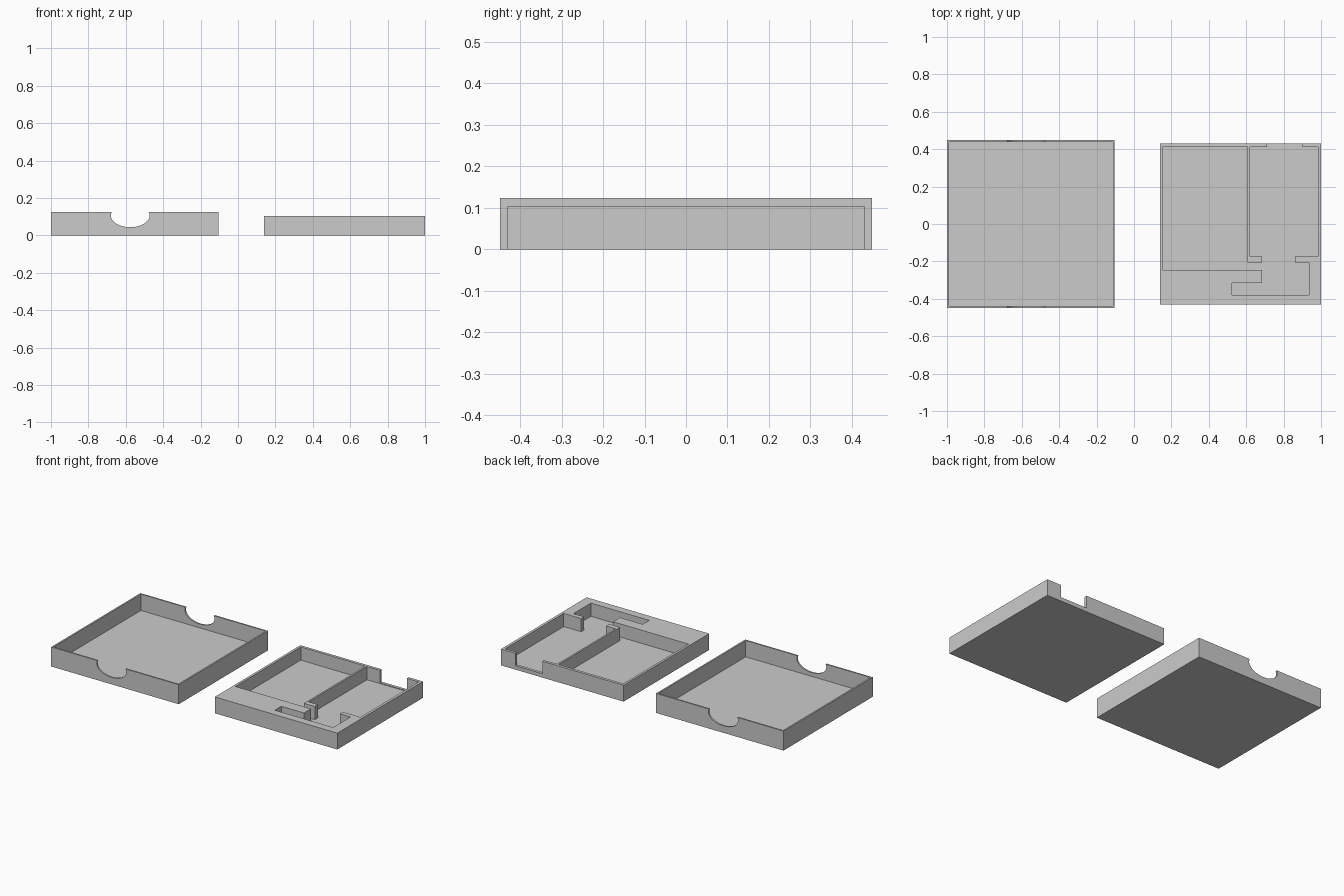
import bpy, bmesh
from math import sin, cos, pi, radians

if "Cube" in bpy.data.objects:
    bpy.data.objects.remove(bpy.data.objects["Cube"])


def prism(name, pts, offset):
    """Closed solid: a loop of 3D points extruded along offset."""
    bm = bmesh.new()
    face = bm.faces.new([bm.verts.new(p) for p in pts])
    ext = bmesh.ops.extrude_face_region(bm, geom=[face])["geom"]
    bmesh.ops.translate(bm, vec=offset,
                        verts=[g for g in ext if isinstance(g, bmesh.types.BMVert)])
    bmesh.ops.recalc_face_normals(bm, faces=bm.faces)
    me = bpy.data.meshes.new(name)
    bm.to_mesh(me)
    bm.free()
    ob = bpy.data.objects.new(name, me)
    bpy.context.collection.objects.link(ob)
    return ob


def box(name, x0, x1, y0, y1, z0, z1):
    return prism(name, [(x0, y0, z0), (x1, y0, z0), (x1, y1, z0), (x0, y1, z0)],
                 (0, 0, z1 - z0))


def cut(ob, cutter):
    """Subtract the cutter and remove it."""
    mod = ob.modifiers.new("cut", 'BOOLEAN')
    mod.operation, mod.solver, mod.object = 'DIFFERENCE', 'EXACT', cutter
    cutter.hide_render = True
    bpy.context.view_layer.objects.active = ob
    bpy.ops.object.modifier_apply(modifier=mod.name)
    bpy.data.objects.remove(cutter)


# Lid: thin-walled open box with a thumb notch in the front and back walls
lid = box("lid", -1.0, -0.103, -0.4485, 0.4485, 0, 0.124)
cut(lid, box("lid_cavity", -0.99, -0.113, -0.4385, 0.4385, 0.02, 0.3))
ellipse = [(-0.576 + 0.104 * cos(2 * pi * i / 48), 0.106 + 0.062 * sin(2 * pi * i / 48))
           for i in range(48)]
for y in (-0.5, 0.4):
    cut(lid, prism("thumb_notch", [(x, y, z) for x, z in ellipse], (0, 0.1, 0)))

# Tray: block with one winding pocket that leaves a hooked divider standing
tray = box("tray", 0.138, 1.0, -0.43, 0.43, 0, 0.104)
pocket = [(0.153, 0.412), (0.153, -0.245), (0.685, -0.245), (0.685, -0.315),
          (0.525, -0.315), (0.525, -0.38), (0.935, -0.38), (0.935, -0.205),
          (0.86, -0.205), (0.86, -0.175), (0.983, -0.175), (0.983, 0.412),
          (0.619, 0.412), (0.619, -0.175), (0.685, -0.175), (0.685, -0.207),
          (0.608, -0.207), (0.608, 0.412)]
cut(tray, prism("pocket", [(x, y, 0.02) for x, y in pocket], (0, 0, 0.3)))

# Opening in the tray's back wall
cut(tray, box("back_opening", 0.71, 0.90, 0.40, 0.5, 0.025, 0.3))

# Smooth notch curves, sharp box edges
for ob in (lid, tray):
    bpy.ops.object.select_all(action='DESELECT')
    ob.select_set(True)
    bpy.context.view_layer.objects.active = ob
    bpy.ops.object.shade_smooth_by_angle(angle=radians(30))
